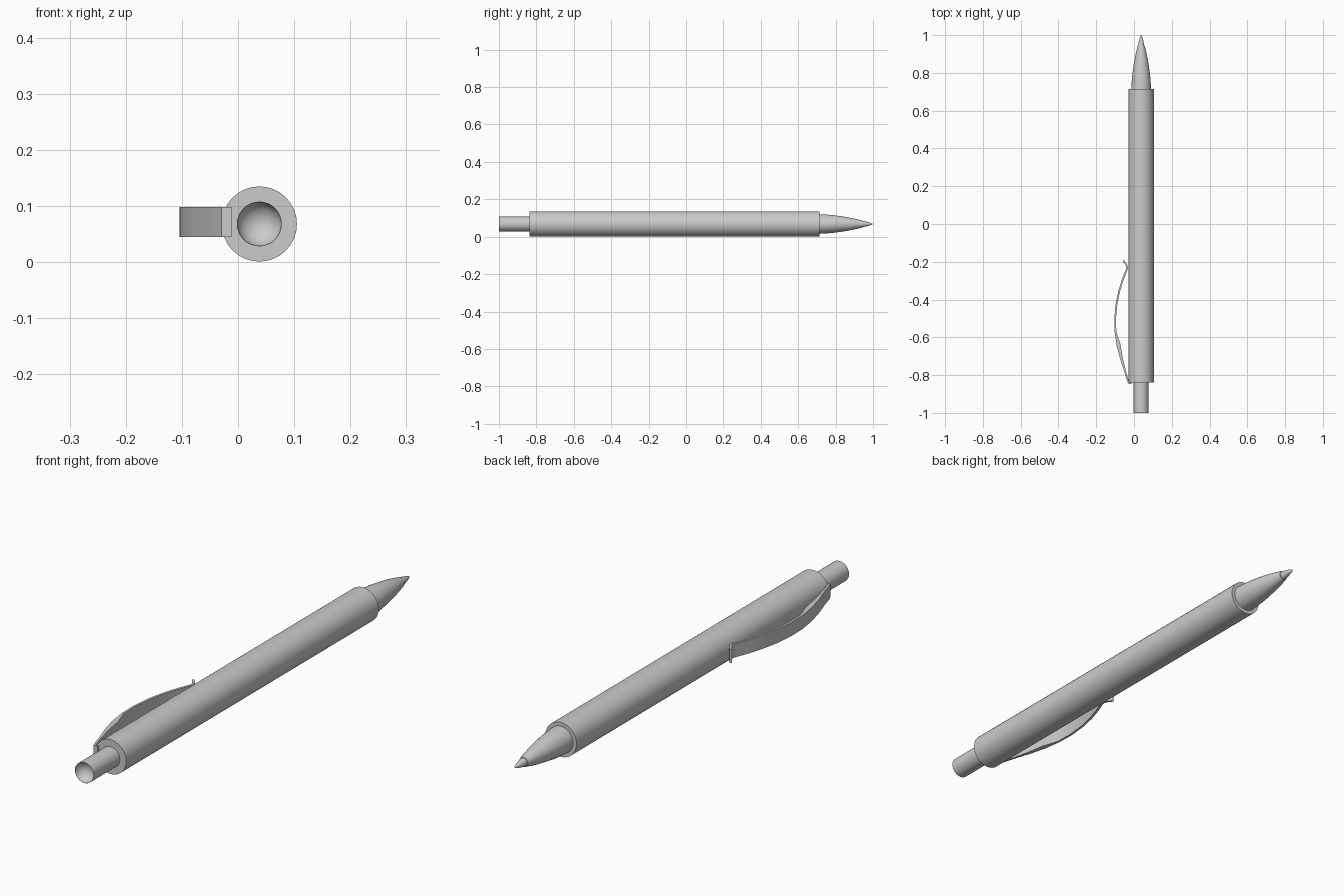
import bpy, bmesh, math
from mathutils import Vector

cube = bpy.data.objects.get("Cube")
if cube:
    bpy.data.objects.remove(cube, do_unlink=True)

AXIS_X, AXIS_Z = 0.038, 0.068   # centre line of the pen
SIDES = 32

grey = bpy.data.materials.new("light grey")
grey.use_nodes = True
colour = (0.6, 0.6, 0.6, 1)
grey.diffuse_color = colour
grey.node_tree.nodes["Principled BSDF"].inputs["Base Color"].default_value = colour


def finish(name, bm, angle):
    bmesh.ops.recalc_face_normals(bm, faces=bm.faces)
    mesh = bpy.data.meshes.new(name)
    bm.to_mesh(mesh)
    bm.free()
    mesh.materials.append(grey)
    ob = bpy.data.objects.new(name, mesh)
    bpy.context.collection.objects.link(ob)
    bpy.ops.object.select_all(action='DESELECT')
    ob.select_set(True)
    bpy.context.view_layer.objects.active = ob
    bpy.ops.object.shade_smooth_by_angle(angle=math.radians(angle))
    return ob


def lathe(name, profile, angle=35):
    """Spin (y, radius) points around the pen axis."""
    bm = bmesh.new()
    verts = [bm.verts.new((AXIS_X + r, y, AXIS_Z)) for y, r in profile]
    edges = [bm.edges.new(pair) for pair in zip(verts, verts[1:])]
    bmesh.ops.spin(bm, geom=verts + edges, cent=(AXIS_X, 0, AXIS_Z), axis=(0, 1, 0),
                   angle=math.tau, steps=SIDES, use_duplicate=False)
    bmesh.ops.remove_doubles(bm, verts=bm.verts, dist=0.0002)
    return finish(name, bm, angle)


# Barrel with flat ends
lathe("barrel", [(-0.838, 0), (-0.838, 0.067), (0.715, 0.067), (0.715, 0)])

# Push button with a dished end
dish = [(-1 + 0.035 * math.cos(a), 0.0395 * math.sin(a))
        for a in [math.pi / 2 * i / 6 for i in range(7)]]
lathe("push_button", dish + [(-1, 0.040), (-0.83, 0.040)])

# Tapered nose and writing point
lathe("nose_cone", [(0.71, 0.0525), (0.75, 0.0505), (0.79, 0.047), (0.83, 0.0415),
                    (0.87, 0.035), (0.91, 0.027), (0.945, 0.0185), (0.945, 0)])
lathe("writing_point", [(0.94, 0.017), (0.96, 0.0135), (0.98, 0.009),
                        (0.993, 0.005), (1.0, 0)])

# Pocket clip: centre line in plan, smoothed, thickened and given its width
bend = [(-0.012, -0.842), (-0.027, -0.842), (-0.034, -0.825), (-0.047, -0.78),
        (-0.070, -0.71), (-0.088, -0.64), (-0.098, -0.57), (-0.100, -0.50),
        (-0.092, -0.42), (-0.077, -0.35), (-0.058, -0.29), (-0.040, -0.245),
        (-0.036, -0.23), (-0.041, -0.215), (-0.057, -0.193)]
HALF = 0.0045
path = [Vector(p) for p in bend]
outer, inner = [], []
for i, p in enumerate(path):
    t = (path[min(i + 1, len(path) - 1)] - path[max(i - 1, 0)]).normalized()
    side = Vector((-t.y, t.x))
    # a small grip swelling on the inner face
    bump = 0.016 * max(0, 1 - abs(p.y + 0.66) / 0.08)
    outer.append(p + side * HALF)
    inner.append(p - side * (HALF + bump))
bm = bmesh.new()
rows = [[bm.verts.new((a.x, a.y, z)) for a, z in
         ((o, 0.045), (o, 0.098), (n, 0.098), (n, 0.045))]
        for o, n in zip(outer, inner)]
for a, b in zip(rows, rows[1:]):
    for k in range(4):
        m = (k + 1) % 4
        bm.faces.new((a[k], a[m], b[m], b[k]))
bm.faces.new(rows[0])
bm.faces.new(rows[-1])
finish("pocket_clip", bm, 40)
